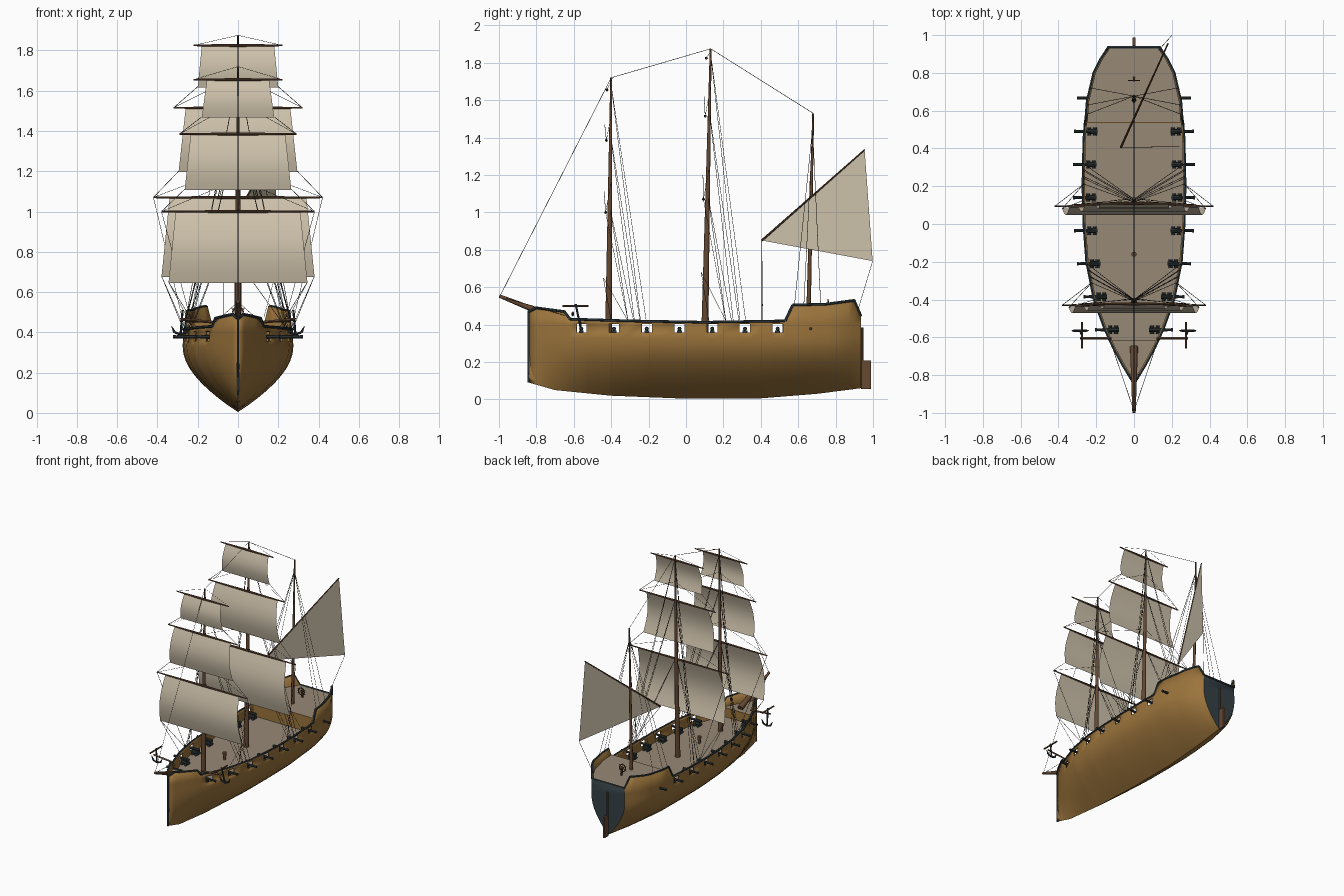
import bpy, bmesh, math
from mathutils import Vector, Matrix

cube = bpy.data.objects.get("Cube")
if cube:
    bpy.data.objects.remove(cube)


def material(name, r, g, b):
    m = bpy.data.materials.new(name)
    m.use_nodes = True
    m.diffuse_color = (r, g, b, 1)
    bsdf = m.node_tree.nodes["Principled BSDF"]
    bsdf.inputs["Base Color"].default_value = (r, g, b, 1)
    bsdf.inputs["Roughness"].default_value = 0.8
    return m


HULL = material("golden hull wood", 0.33, 0.175, 0.045)
DECK = material("weathered deck", 0.31, 0.25, 0.18)
SAIL = material("canvas", 0.62, 0.54, 0.41)
SLATE = material("slate trim", 0.035, 0.052, 0.06)
WOOD = material("dark spar wood", 0.13, 0.065, 0.032)
ROPE = material("tarred rope", 0.045, 0.04, 0.035)
IRON = material("gun iron", 0.03, 0.04, 0.042)


def finish(name, bm, *mats, smooth=True):
    me = bpy.data.meshes.new(name)
    bm.to_mesh(me)
    bm.free()
    for m in mats:
        me.materials.append(m)
    if smooth:
        me.shade_smooth()
        me.set_sharp_from_angle(angle=math.radians(35))
    ob = bpy.data.objects.new(name, me)
    bpy.context.collection.objects.link(ob)
    return ob


def rod(bm, p, q, r1, r2=None, sides=8):
    p, q = Vector(p), Vector(q)
    d = q - p
    mat = Matrix.Translation((p + q) / 2) @ d.to_track_quat('Z', 'Y').to_matrix().to_4x4()
    bmesh.ops.create_cone(bm, cap_ends=True, segments=sides, radius1=r1,
                          radius2=r1 if r2 is None else r2, depth=d.length, matrix=mat)


def box(bm, centre, size):
    bmesh.ops.create_cube(bm, size=1, matrix=Matrix.Translation(centre) @ Matrix.Diagonal((*size, 1)))


def lerp(table, y):
    for (a, u), (b, v) in zip(table, table[1:]):
        if y <= b:
            return u + (v - u) * max(0, y - a) / (b - a)
    return table[-1][1]


# Hull lines: half breadth, keel height and sheer along the length
BEAM = [(-.84, .004), (-.75, .06), (-.65, .115), (-.55, .16), (-.4, .215), (-.2, .255), (0, .27),
        (.2, .275), (.45, .27), (.65, .255), (.8, .22), (.87, .185), (.935, .14)]
KEEL = [(-.84, .09), (-.7, .05), (-.4, .02), (0, .004), (.4, .006), (.7, .03), (.935, .06)]
SHEER = [(-.84, .47), (-.8, .49), (-.65, .47), (-.62, .43), (-.3, .42), (.1, .413), (.53, .42),
         (.57, .505), (.75, .51), (.9, .53), (.935, .45)]
PORTS = [-.56 + .175 * i for i in range(7)]
ys = sorted({y for y, _ in BEAM + KEEL + SHEER} | {p + s * .028 for p in PORTS for s in (-1, 1)})


def section(y):
    k, w = lerp(KEEL, y), lerp(BEAM, y)
    pts = []
    for i in range(10):
        t = i / 9
        pts.append((w * math.sin(math.pi / 2 * t) ** .92, y, k + (.33 - k) * t))
    for z in (.357, .403, lerp(SHEER, y)):
        pts.append((w * (1 - .15 * (z - .33)), y, z))
    return pts


# Hull shell with open gun ports and a slate transom
bm = bmesh.new()
ends = {}
for s in (1, -1):
    cols = [[bm.verts.new((s * x, y, z)) for x, y, z in section(y)] for y in ys]
    for j in range(len(ys) - 1):
        mid = (ys[j] + ys[j + 1]) / 2
        for i in range(len(cols[0]) - 1):
            if i == 10 and any(abs(mid - p) < .028 for p in PORTS):
                continue
            quad = [cols[j][i], cols[j + 1][i], cols[j + 1][i + 1], cols[j][i + 1]]
            bm.faces.new(quad if s > 0 else quad[::-1])
    ends[s] = cols[-1]
transom = bm.faces.new(ends[1][::-1] + ends[-1])
transom.material_index = 1
bmesh.ops.remove_doubles(bm, verts=bm.verts, dist=.0005)
hull = finish("hull", bm, HULL, SLATE)
wall = hull.modifiers.new("planking", 'SOLIDIFY')
wall.thickness = .011
wall.offset = -1

# Dark rail along the sheer, stem post and stern edge
bm = bmesh.new()
for s in (1, -1):
    top = [(s * section(y)[-1][0], y, section(y)[-1][2]) for y in ys]
    for a, b in zip(top, top[1:]):
        rod(bm, a, b, .007, sides=6)
rod(bm, (-.14, .935, .45), (.14, .935, .45), .007, sides=6)
rod(bm, (0, -.841, .09), (0, -.841, .475), .007, sides=6)
finish("rail_and_stem", bm, SLATE)


# Decks and the bulkheads at their steps
def deck(name, y0, y1, z):
    span = [y0] + [y for y in ys if y0 < y < y1] + [y1]
    bm = bmesh.new()
    rows = [[bm.verts.new((s * max(lerp(BEAM, y) - .005, .002), y, z)) for s in (-1, 1)] for y in span]
    for a, b in zip(rows, rows[1:]):
        bm.faces.new((a[0], a[1], b[1], b[0]))
    finish(name, bm, DECK, smooth=False)


deck("main_deck", -.83, .54, .335)
deck("quarter_deck", .54, .932, .45)
deck("fore_deck", -.83, -.62, .405)
bm = bmesh.new()
for y, z in ((.54, .45), (-.62, .405)):
    box(bm, (0, y, (z + .33) / 2), (2 * lerp(BEAM, y) - .01, .008, z - .33))
finish("deck_bulkheads", bm, HULL, smooth=False)

# Masts: foot y, head y, head height, foot radius
MASTS = {"fore": (-.415, -.4, 1.72, .018), "main": (.1, .132, 1.875, .019), "mizzen": (.652, .68, 1.53, .013)}
for name, (y0, y1, h, r) in MASTS.items():
    bm = bmesh.new()
    rod(bm, (0, y0, .33), (0, y1, h), r, .005, sides=12)
    finish(name + "_mast", bm, WOOD)
bm = bmesh.new()
rod(bm, (0, -.65, .415), (0, -.998, .553), .021, .009, sides=12)
finish("bowsprit", bm, WOOD)

# Square sails: yard height, yard half length, foot height, head and foot half widths
SQUARES = {"fore": [(1.0, .38, .65, .31, .345), (1.385, .29, 1.11, .235, .265), (1.655, .22, 1.47, .155, .18)],
           "main": [(1.07, .42, .68, .34, .38), (1.515, .32, 1.2, .26, .295), (1.825, .22, 1.62, .18, .2)]}
ropes = bmesh.new()


def line(p, q, r=.0014):
    rod(ropes, p, q, r, sides=4)


for name, sails in SQUARES.items():
    y0, y1, h, _ = MASTS[name]
    below = None
    for n, (z, half, foot, wt, wb) in enumerate(sails):
        y = y0 + (y1 - y0) * (z - .33) / (h - .33) - .022
        bm = bmesh.new()
        rod(bm, (-half, y, z), (0, y, z), .004, .008)
        rod(bm, (0, y, z), (half, y, z), .008, .004)
        finish(f"{name}_yard_{n + 1}", bm, WOOD)
        bm = bmesh.new()
        depth = .1 * (z - foot)
        grid = [[bm.verts.new(((wt + (wb - wt) * v / 8) * (u / 5 - 1),
                               y - depth * math.sin(math.pi * v / 8) - .012 * v / 8,
                               z - .004 + (foot - z) * v / 8)) for u in range(11)] for v in range(9)]
        for a, b in zip(grid, grid[1:]):
            for u in range(10):
                bm.faces.new((a[u], b[u], b[u + 1], a[u + 1]))
        finish(f"{name}_sail_{n + 1}", bm, SAIL)
        # Sheets, braces and stays of this sail
        for s in (1, -1):
            clew = (s * wb, y - .012, foot)
            side = y + .12 + .03 * n
            anchor = (s * (lerp(BEAM, side) - .01), side, .42)
            if below:
                line(clew, below[s])
            else:
                line(clew, anchor)
                line(clew, (s * lerp(BEAM, y), y + .03, .42))
                line((s * half, y, z), anchor)
            line((s * half, y, z), (0, y + .03, min(z + .16, h)), .001)
            for k in range(2):
                ya = side + .03 * k
                line((0, y + .022, z + .03), (s * (lerp(BEAM, ya) - .005), ya, .42))
        below = {s: (s * half, y, z) for s in (1, -1)}

# Lateen sail on its slanting yard
tack, peak, clew = Vector((-.07, .405, .85)), Vector((.18, .955, 1.335)), Vector((.2, .998, .74))
bm = bmesh.new()
bm.faces.new([bm.verts.new(p) for p in (tack, clew, peak)])
finish("lateen_sail", bm, SAIL, smooth=False)
bm = bmesh.new()
rod(bm, tack, peak, .006, .004)
finish("lateen_yard", bm, WOOD)

# Standing rigging
heads = [(0, y1, h) for _, y1, h, _ in MASTS.values()]
path = [(0, -.995, .552)] + heads
for a, b in zip(path, path[1:]):
    line(a, b)
line(tack, (-.07, .405, .34))
line(tack, (.24, .41, .42))
line(clew, (.13, .92, .48))
for s in (1, -1):
    for y in (.58, .63, .72):
        line((0, .677, 1.45), (s * (lerp(BEAM, y) - .01), y, .505))
    line((0, -.99, .55), (s * .115, -.65, .45))
finish("rigging", ropes, ROPE, smooth=False)

# Guns and carriages on both broadsides
guns, carriages = bmesh.new(), bmesh.new()
for y in PORTS + [.667]:
    w = lerp(BEAM, y)
    for s in (1, -1):
        rod(guns, (s * (w - .075), y, .378), (s * (w + .045), y, .378), .011, .007)
        rod(guns, (s * (w + .04), y, .378), (s * (w + .05), y, .378), .009)
        box(carriages, (s * (w - .045), y, .36), (.05, .026, .018))
        for dx in (.03, .06):
            rod(carriages, (s * (w - dx), y - .022, .345), (s * (w - dx), y + .022, .345), .01)
finish("gun_barrels", guns, IRON)
finish("gun_carriages", carriages, IRON)

# Catheads and hanging anchors
wood, iron = bmesh.new(), bmesh.new()
for s in (1, -1):
    rod(wood, (s * .12, -.605, .45), (s * .285, -.605, .465), .007, sides=4)
    rod(wood, (s * .275, -.66, .5), (s * .275, -.52, .5), .006, sides=6)
    rod(iron, (s * .275, -.59, .51), (s * .285, -.565, .39), .006)
    for e in (-1, 1):
        elbow = (s * (.285 + e * .03), -.565, .40)
        rod(iron, (s * .285, -.565, .39), elbow, .006)
        rod(iron, elbow, (s * (.285 + e * .045), -.565, .43), .007, .002)
finish("catheads_and_stocks", wood, WOOD)
finish("anchors", iron, IRON)

# Rudder with its post
bm = bmesh.new()
box(bm, (0, .965, .132), (.014, .046, .155))
rod(bm, (0, .942, .055), (0, .942, .385), .007)
finish("rudder", bm, WOOD)

# Steering wheel and capstan
bm = bmesh.new()
hub = Vector((0, .76, .5))
for i in range(12):
    a, b = (Vector((math.sin(t), 0, math.cos(t))) for t in (i * math.pi / 6, (i + 1) * math.pi / 6))
    rod(bm, hub + a * .026, hub + b * .026, .004, sides=6)
    if i % 2 == 0:
        rod(bm, hub, hub + a * .036, .0025, sides=6)
rod(bm, (0, .775, .45), (0, .775, .505), .007)
rod(bm, (0, .755, .5), (0, .78, .5), .006)
finish("steering_wheel", bm, WOOD)
bm = bmesh.new()
rod(bm, (0, -.16, .335), (0, -.16, .375), .009, .012, sides=12)
rod(bm, (0, -.16, .375), (0, -.16, .39), .014, sides=12)
finish("capstan", bm, WOOD)
